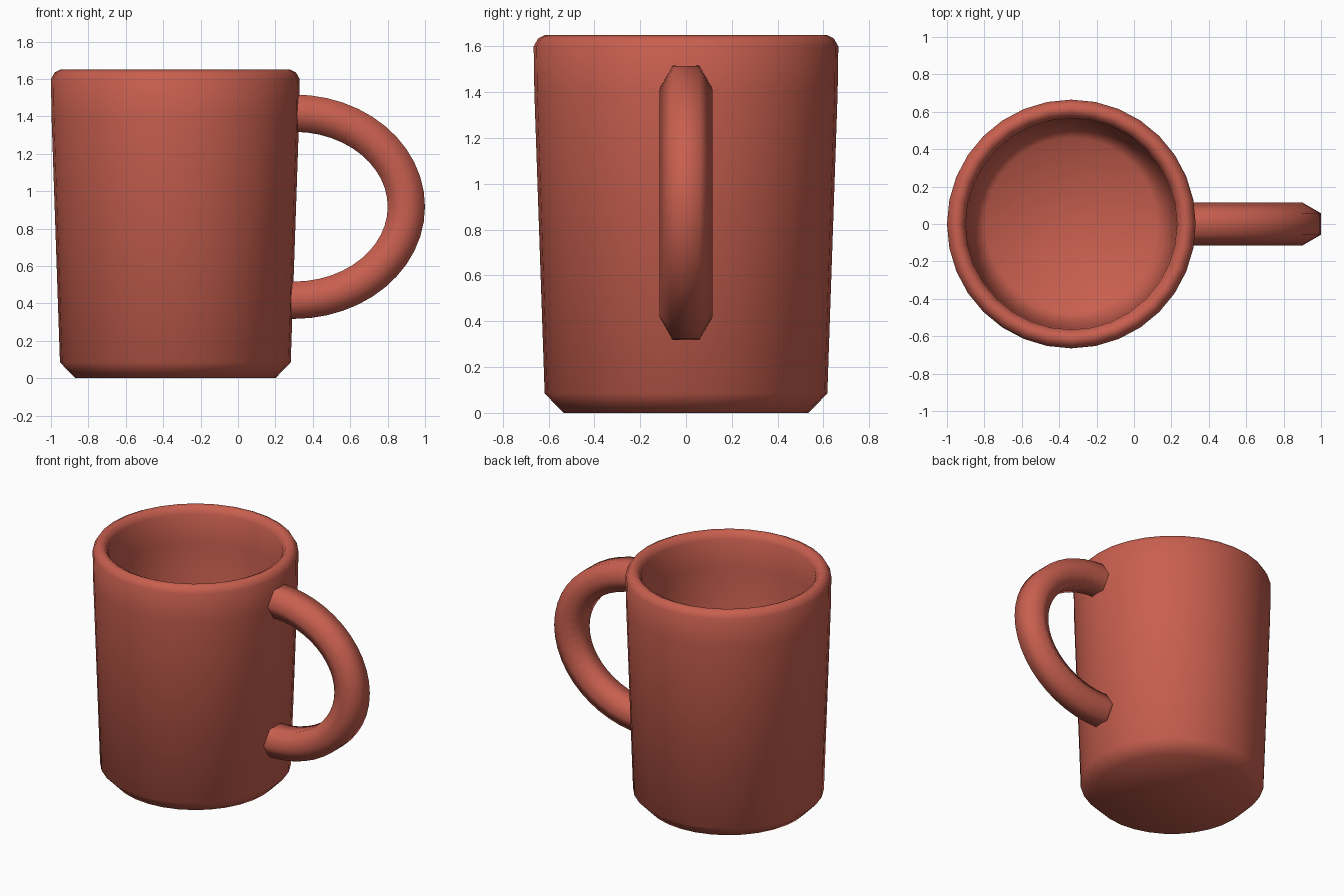
import bpy, bmesh
from math import sin, cos, pi
from mathutils import Vector

default = bpy.data.objects.get("Cube")
if default:
    bpy.data.objects.remove(default, do_unlink=True)

# Single glaze colour
glaze = bpy.data.materials.new("terracotta_red")
glaze.use_nodes = True
colour = (0.58, 0.115, 0.078, 1)
glaze.diffuse_color = colour
glaze.node_tree.nodes["Principled BSDF"].inputs["Base Color"].default_value = colour


def skin_rings(name, rings):
    """Join successive rings of points with quads, cap both ends, shade smooth."""
    bm = bmesh.new()
    loops = [[bm.verts.new(p) for p in ring] for ring in rings]
    for a, b in zip(loops, loops[1:]):
        for i in range(len(a)):
            j = (i + 1) % len(a)
            bm.faces.new((a[i], a[j], b[j], b[i]))
    bm.faces.new(loops[0])
    bm.faces.new(loops[-1])
    bmesh.ops.recalc_face_normals(bm, faces=bm.faces)
    for face in bm.faces:
        face.smooth = True
    mesh = bpy.data.meshes.new(name)
    bm.to_mesh(mesh)
    bm.free()
    mesh.materials.append(glaze)
    obj = bpy.data.objects.new(name, mesh)
    bpy.context.collection.objects.link(obj)
    return obj


# Cup: (radius, height) from the base, over the rim and down to the inner floor
profile = [(0.535, 0), (0.617, 0.085), (0.662, 1.4), (0.665, 1.6),
           (0.645, 1.635), (0.615, 1.65), (0.585, 1.635), (0.565, 1.6),
           (0.56, 1.4), (0.52, 0.16), (0.46, 0.1)]
sides = 32
centre_x = -0.335
skin_rings("mug_body", [
    [(centre_x + r * cos(2 * pi * i / sides), r * sin(2 * pi * i / sides), z)
     for i in range(sides)]
    for r, z in profile])

# Handle: hexagonal tube swept along half an ellipse, ends sunk in the wall
tube = 0.115
start_x, reach, half_height, mid_z = 0.3, 0.6, 0.5, 0.917
steps = 24
rings = []
for s in range(steps + 1):
    t = pi / 2 - pi * s / steps
    point = Vector((start_x + reach * cos(t), 0, mid_z + half_height * sin(t)))
    outward = Vector((half_height * cos(t), 0, reach * sin(t))).normalized()
    rings.append([point + outward * tube * sin(k * pi / 3)
                  + Vector((0, tube * cos(k * pi / 3), 0)) for k in range(6)])
sink = Vector((-0.035, 0, 0))
rings.insert(0, [p + sink for p in rings[0]])
rings.append([p + sink for p in rings[-1]])
skin_rings("mug_handle", rings)
